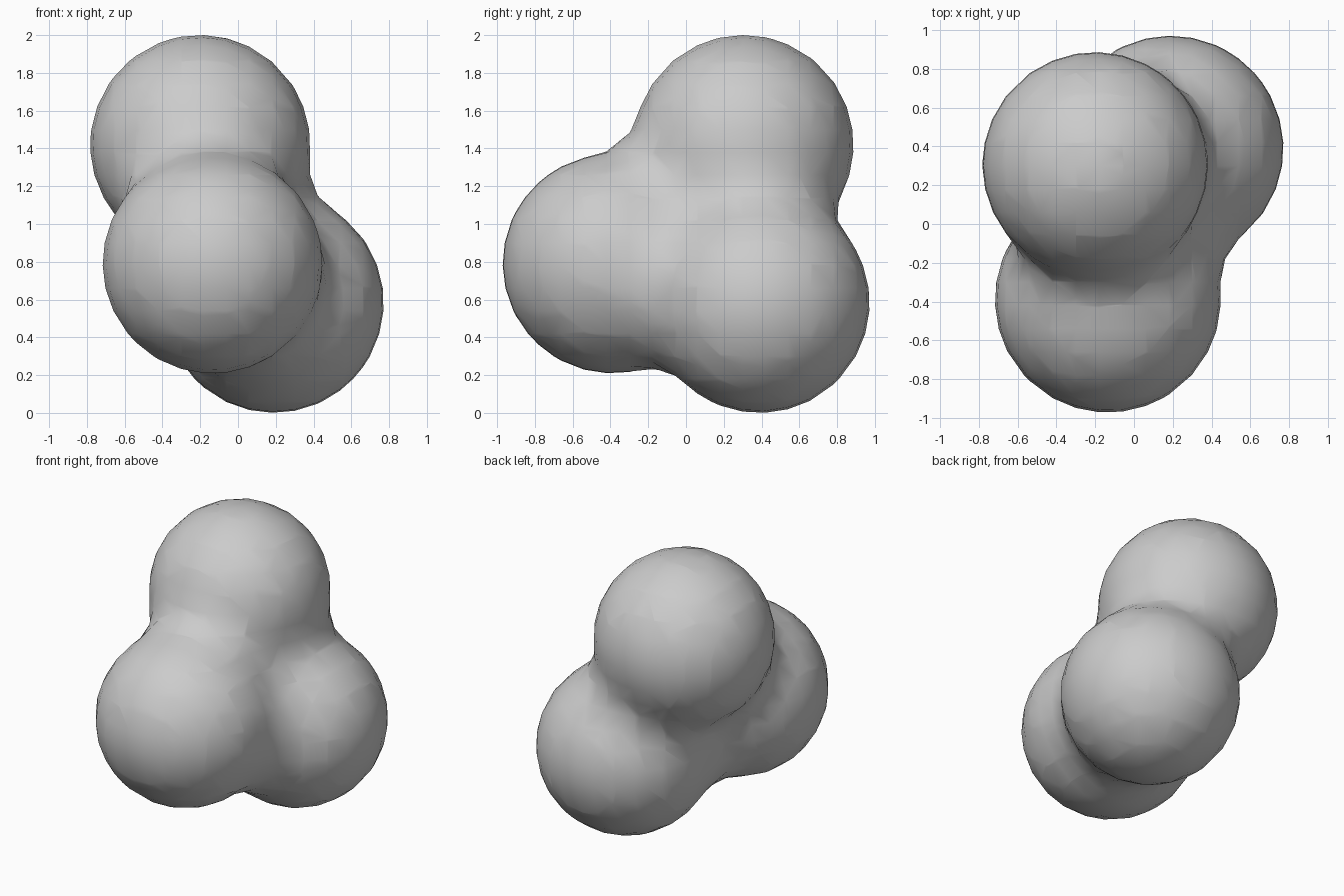
import bpy

if "Cube" in bpy.data.objects:
    bpy.data.objects.remove(bpy.data.objects["Cube"])

# Three equal balls that melt together
CENTERS = [(-0.20, 0.305, 1.418), (-0.135, -0.39, 0.79), (0.19, 0.39, 0.582)]

meta = bpy.data.metaballs.new("blob_field")
meta.resolution = 0.12
meta.render_resolution = 0.12
meta.threshold = 0.6
for c in CENTERS:
    ball = meta.elements.new(type='BALL')
    ball.co = c
    ball.radius = 0.85
    ball.stiffness = 4.0

source = bpy.data.objects.new("blob_source", meta)
bpy.context.collection.objects.link(source)
bpy.context.view_layer.update()

# Turn the field into one smooth mesh
deps = bpy.context.evaluated_depsgraph_get()
mesh = bpy.data.meshes.new_from_object(source.evaluated_get(deps))
bpy.data.objects.remove(source)
blob = bpy.data.objects.new("three_ball_blob", mesh)
bpy.context.collection.objects.link(blob)
mesh.shade_smooth()
